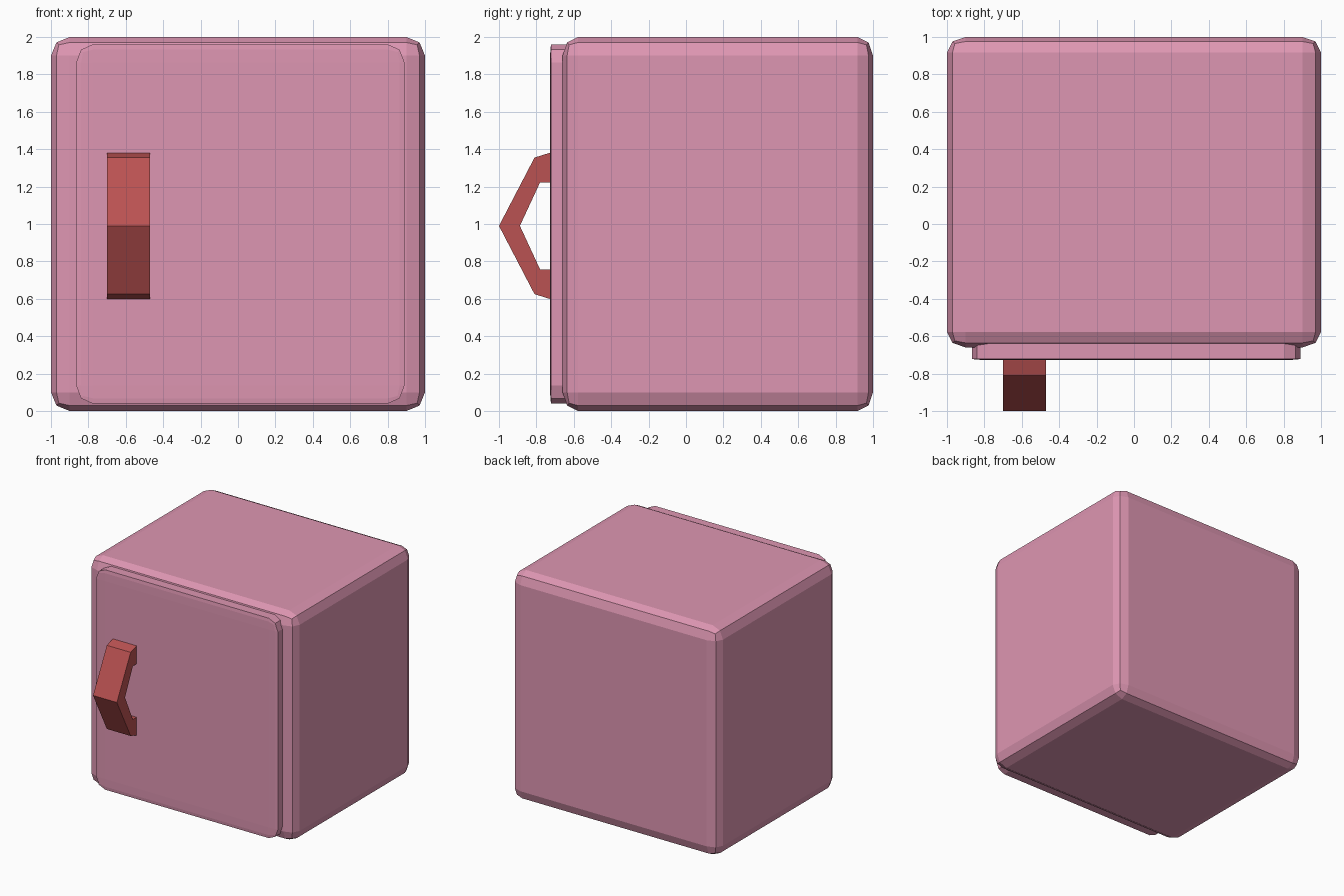
import bpy, bmesh

if "Cube" in bpy.data.objects:
    bpy.data.objects.remove(bpy.data.objects["Cube"])


def make_material(name, rgb):
    mat = bpy.data.materials.new(name)
    mat.diffuse_color = (*rgb, 1.0)
    mat.use_nodes = True
    mat.node_tree.nodes["Principled BSDF"].inputs["Base Color"].default_value = mat.diffuse_color
    return mat


pink = make_material("dusty pink", (0.73, 0.305, 0.445))
red = make_material("brick red", (0.491, 0.084, 0.084))


def add_object(name, bm, mat):
    bmesh.ops.recalc_face_normals(bm, faces=bm.faces)
    mesh = bpy.data.meshes.new(name)
    bm.to_mesh(mesh)
    bm.free()
    mesh.materials.append(mat)
    obj = bpy.data.objects.new(name, mesh)
    bpy.context.collection.objects.link(obj)
    return obj


def rounded_box(name, low, high, mat):
    """Bevelled cube stretched to fit between two corners."""
    bm = bmesh.new()
    bmesh.ops.create_cube(bm, size=2)
    obj = add_object(name, bm, mat)
    obj.location = [(a + b) / 2 for a, b in zip(low, high)]
    obj.scale = [(b - a) / 2 for a, b in zip(low, high)]
    bevel = obj.modifiers.new("rounded edges", 'BEVEL')
    bevel.width = 0.1
    bevel.segments = 2
    return obj


# Cabinet body and door panel
rounded_box("body", (-1, -0.66, 0), (1, 1, 2), pink)
rounded_box("door", (-0.865, -0.727, 0.04), (0.89, -0.62, 1.96), pink)

# Pointed handle: side profile (y, z offset from centre), mirrored top to bottom
outer = [(-0.70, 0.395), (-0.73, 0.39), (-0.81, 0.365)]
inner = [(-0.78, 0.233), (-0.70, 0.233)]
flip = lambda pts: [(y, -z) for y, z in reversed(pts)]
profile = (outer + [(-1.0, 0)] + flip(outer)
           + flip(inner) + [(-0.888, 0)] + inner)

bm = bmesh.new()
face = bm.faces.new([bm.verts.new((-0.70, y, 0.99 + z)) for y, z in profile])
side = bmesh.ops.extrude_face_region(bm, geom=[face])
verts = [v for v in side["geom"] if isinstance(v, bmesh.types.BMVert)]
bmesh.ops.translate(bm, verts=verts, vec=(0.23, 0, 0))
add_object("handle", bm, red)
